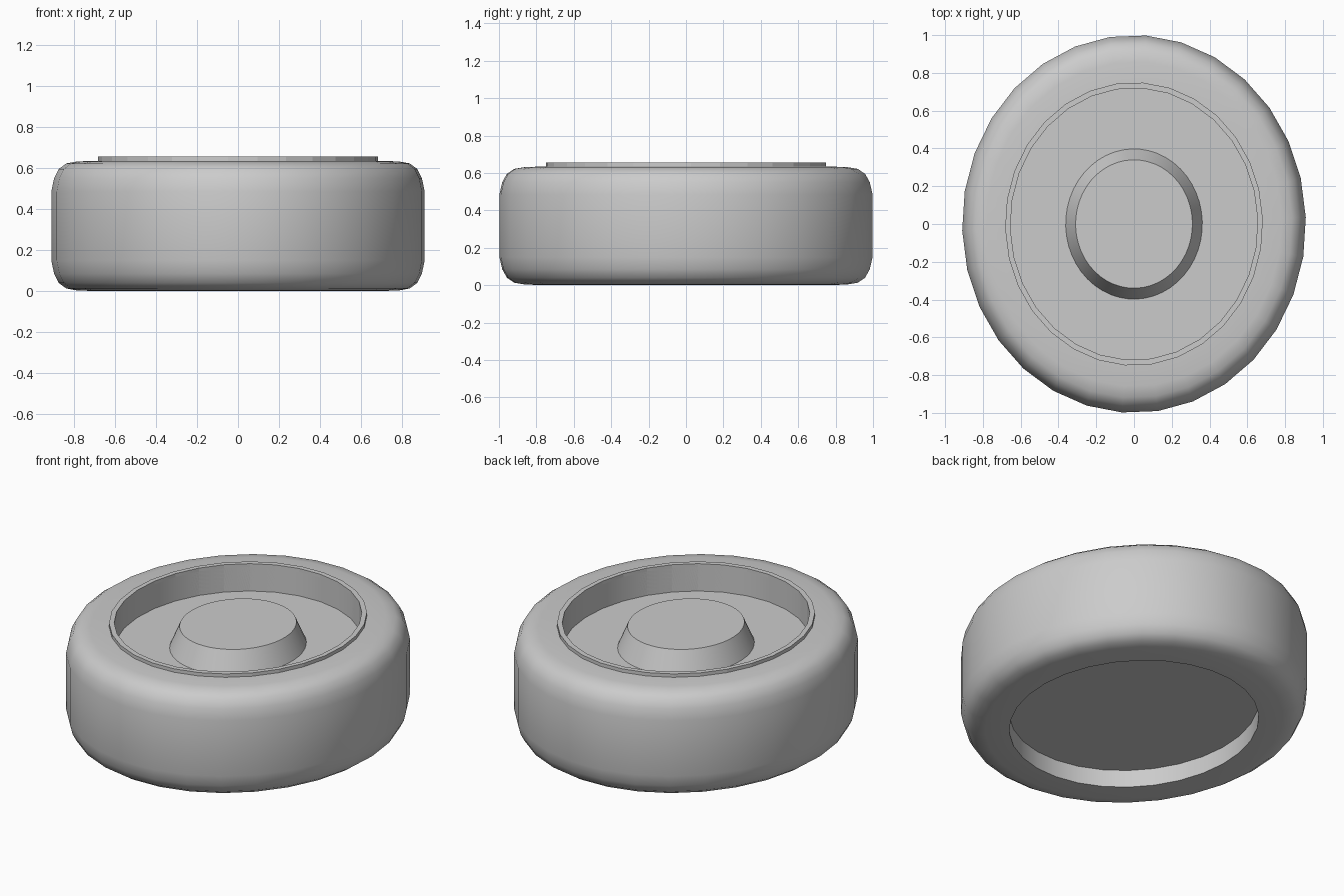
import bpy, bmesh, math

if "Cube" in bpy.data.objects:
    bpy.data.objects.remove(bpy.data.objects["Cube"], do_unlink=True)

SQUASH = 0.91                 # wheel is narrower in x than in y
TWIST = math.radians(2)

grey = bpy.data.materials.new("plain_grey")
grey.use_nodes = True
colour = (0.6, 0.6, 0.6, 1)
grey.diffuse_color = colour
grey.node_tree.nodes["Principled BSDF"].inputs["Base Color"].default_value = colour


def lathe(name, profile, sides, closed=False, caps=(), smooth=None):
    """Sweep (radius, height) points round z; caps lists profile ends to fill."""
    bm = bmesh.new()
    rings = []
    for r, z in profile:
        angles = [TWIST + math.tau * i / sides for i in range(sides)]
        rings.append([bm.verts.new((r * SQUASH * math.cos(a), r * math.sin(a), z))
                      for a in angles])
    pairs = list(zip(rings, rings[1:]))
    if closed:
        pairs.append((rings[-1], rings[0]))
    for a, b in pairs:
        for i in range(sides):
            j = (i + 1) % sides
            bm.faces.new((a[i], a[j], b[j], b[i]))
    for end in caps:
        bm.faces.new(rings[end])
    bmesh.ops.recalc_face_normals(bm, faces=bm.faces)
    mesh = bpy.data.meshes.new(name)
    bm.to_mesh(mesh)
    bm.free()
    mesh.materials.append(grey)
    obj = bpy.data.objects.new(name, mesh)
    bpy.context.collection.objects.link(obj)
    if smooth:
        bpy.ops.object.select_all(action="DESELECT")
        obj.select_set(True)
        bpy.context.view_layer.objects.active = obj
        bpy.ops.object.shade_smooth_by_angle(angle=math.radians(smooth))
    return obj


# Tyre with rounded shoulders, mirrored top and bottom
HEIGHT = 0.635
lower = [(0.72, 0), (0.86, 0.003), (0.92, 0.013), (0.96, 0.04), (0.985, 0.085), (1, 0.15)]
upper = [(r, HEIGHT - z) for r, z in reversed(lower)]
lathe("tyre", lower + upper, 30, closed=True, smooth=40)

# Rim lip standing just above the tyre
lathe("rim", [(0.72, 0.45), (0.75, 0.45), (0.75, 0.655), (0.72, 0.655)], 30, closed=True)

# Disc between the front dish and the shallow back recess
lathe("wheel_disc", [(0.725, 0.105), (0.725, 0.49)], 30, caps=(0, -1))

# Tapered hub in the dish
lathe("hub", [(0.40, 0.485), (0.34, 0.617)], 48, caps=(0, -1), smooth=30)
